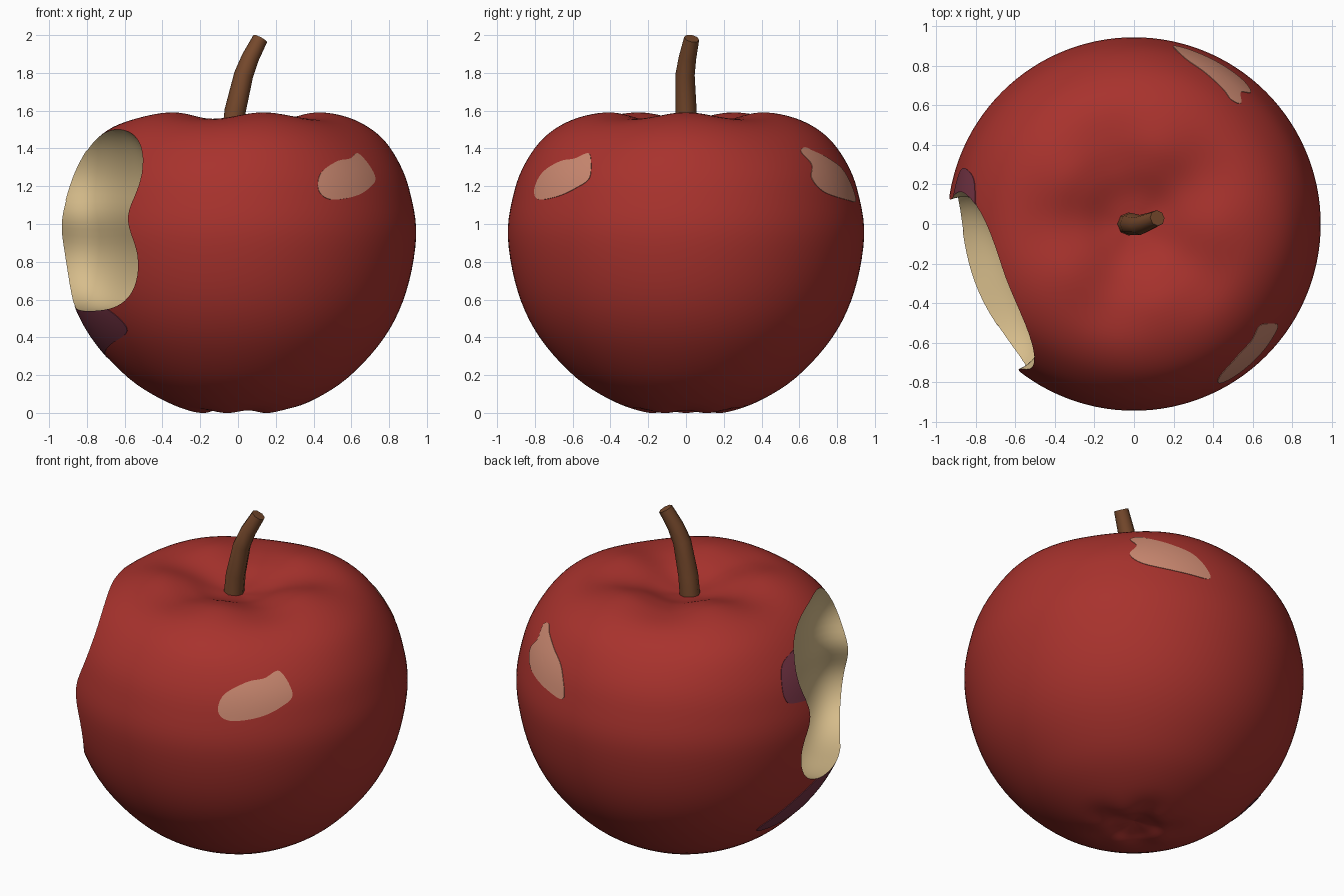
import bpy, bmesh
from math import sin, cos, pi, exp, radians
from mathutils import Vector, Matrix

cube = bpy.data.objects.get("Cube")
if cube:
    bpy.data.objects.remove(cube)


def material(name, rgb):
    m = bpy.data.materials.new(name)
    m.use_nodes = True
    m.diffuse_color = (*rgb, 1)
    bsdf = next(n for n in m.node_tree.nodes if n.type == 'BSDF_PRINCIPLED')
    bsdf.inputs["Base Color"].default_value = (*rgb, 1)
    bsdf.inputs["Roughness"].default_value = 0.6
    return m


SKIN, FLESH, BLUSH, BRUISE = range(4)
fruit_mats = [material("red skin", (0.39, 0.032, 0.026)),
              material("cream flesh", (0.68, 0.51, 0.26)),
              material("pale blush", (0.6, 0.25, 0.165)),
              material("purple bruise", (0.18, 0.035, 0.06))]
stem_mat = material("brown stem", (0.18, 0.066, 0.025))


def make_object(name, bm, mat_index):
    bmesh.ops.recalc_face_normals(bm, faces=bm.faces)
    for f in bm.faces:
        f.material_index = mat_index
    mesh = bpy.data.meshes.new(name)
    bm.to_mesh(mesh)
    bm.free()
    for m in fruit_mats:
        mesh.materials.append(m)
    ob = bpy.data.objects.new(name, mesh)
    bpy.context.collection.objects.link(ob)
    return ob


def activate(ob):
    bpy.ops.object.select_all(action='DESELECT')
    ob.select_set(True)
    bpy.context.view_layer.objects.active = ob


def finish(ob, angle=35):
    """Apply modifiers and smooth the shading."""
    activate(ob)
    for mod in list(ob.modifiers):
        bpy.ops.object.modifier_apply(modifier=mod.name)
    bpy.ops.object.shade_smooth_by_angle(angle=radians(angle))


def spline(pts, t, closed=False):
    """Catmull-Rom point on a list of 2D points, t in 0..1."""
    n = len(pts)
    t *= n if closed else n - 1
    i = int(t) if closed else min(int(t), n - 2)
    f = t - i
    pick = (lambda k: pts[k % n]) if closed else (lambda k: pts[max(0, min(n - 1, k))])
    a, b, c, d = (Vector(pick(i + k)) for k in (-1, 0, 1, 2))
    return b + 0.5 * f * (c - a + f * (2 * a - 5 * b + 4 * c - d + f * (3 * (b - c) + d - a)))


# Fruit half-profile (radius, height), bottom to top
PROFILE = [(0, .045), (.1, .025), (.2, .007), (.37, .055), (.58, .185), (.775, .4),
           (.89, .64), (.943, .93), (.915, 1.15), (.855, 1.315), (.75, 1.458),
           (.61, 1.545), (.44, 1.574), (.29, 1.553), (.14, 1.503), (0, 1.48)]


def surface(az, s):
    """Lathed profile with five lobes at the crown and the base."""
    r, z = spline(PROFILE, s)
    lobe = cos(5 * az)
    if z > 1:
        r *= 1 + 0.012 * lobe * exp(-((z - 1.5) / .15) ** 2)
        z += 0.017 * lobe * exp(-((r - .42) / .2) ** 2)
    elif z < .3:
        z += 0.007 * lobe * exp(-((r - .2) / .1) ** 2)
    return Vector((r * cos(az), r * sin(az), z))


def side_point(az, z):
    """Point on the flank of the fruit at a given height."""
    lo, hi = 3 / 15, 12 / 15
    for _ in range(24):
        mid = (lo + hi) / 2
        if surface(az, mid).z < z:
            lo = mid
        else:
            hi = mid
    return surface(az, lo)


def add_grid(bm, rows):
    """Skin rows of points, each row a closed ring."""
    rings = [[bm.verts.new(p) for p in row] for row in rows]
    n = len(rings[0])
    for a, b in zip(rings, rings[1:]):
        for j in range(n):
            k = (j + 1) % n
            bm.faces.new((a[j], a[k], b[k], b[j]))
    bmesh.ops.remove_doubles(bm, verts=bm.verts, dist=1e-5)


# Fruit body
bm = bmesh.new()
SEG, ROWS = 120, 75
add_grid(bm, [[surface(2 * pi * j / SEG, i / ROWS) for j in range(SEG)]
              for i in range(ROWS + 1)])
fruit = make_object("fruit_body", bm, SKIN)

# Bite cutter: rounded block with a waist, giving two tooth scallops
bm = bmesh.new()
bmesh.ops.create_uvsphere(bm, u_segments=64, v_segments=48, radius=1)
for v in bm.verts:
    v.co /= sum(abs(c) ** 3.1 for c in v.co) ** (1 / 3.1)
    x, y, z = v.co
    waist = 1 - 0.11 * exp(-(z / .28) ** 2)
    # The lower scallop is wider, the upper one shallower
    v.co = Vector((x * .28 * waist + .03 * z, y * .52 * waist * (1 - .05 * z), z * .505))
az = radians(202)
bm.transform(Matrix.Translation((.86 * cos(az), .86 * sin(az), 1.045))
             @ Matrix.Rotation(az, 4, 'Z'))
cutter = make_object("bite_cutter", bm, FLESH)
cutter.hide_render = True


def bite(ob):
    mod = ob.modifiers.new("bite", 'BOOLEAN')
    mod.operation = 'DIFFERENCE'
    mod.solver = 'EXACT'
    mod.object = cutter


bite(fruit)
finish(fruit)


def patch(name, outline, mat_index, bitten=False):
    """Thin plate that follows the skin; outline is (azimuth, height)."""
    mid = sum((Vector(p) for p in outline), Vector((0, 0))) / len(outline)
    n, rings = 64, 10
    rows = []
    for i in range(rings + 1):
        row = []
        for j in range(n):
            a, z = mid.lerp(spline(outline, j / n, True), i / rings)
            p = side_point(radians(a), z)
            row.append(p + (p - Vector((0, 0, .85))).normalized() * .003)
        rows.append(row)
    bm = bmesh.new()
    add_grid(bm, rows)
    ob = make_object(name, bm, mat_index)
    # Make the plate face outwards before thickening it inwards
    face = ob.data.polygons[0]
    if face.normal.dot(face.center - Vector((0, 0, .85))) < 0:
        ob.data.flip_normals()
    mod = ob.modifiers.new("thickness", 'SOLIDIFY')
    mod.thickness, mod.offset = .006, -1
    if bitten:
        bite(ob)
    finish(ob)


# Pale blush marks and purple bruises
patch("front_blush", [(-60, 1.27), (-52, 1.33), (-45, 1.345), (-38.5, 1.37), (-35, 1.25),
                      (-40, 1.19), (-48, 1.145), (-58, 1.13), (-62, 1.18)], BLUSH)
patch("back_blush", [(48.5, 1.38), (52, 1.405), (56, 1.385), (64, 1.345), (73, 1.275),
                     (77.5, 1.13), (69, 1.125), (54, 1.165), (48.5, 1.24), (51, 1.315)],
      BLUSH)
patch("upper_bruise", [(162, 1.18), (163, 1.31), (168, 1.37), (180, 1.39), (190, 1.3),
                       (188, 1.13), (167, 1.13)], BRUISE, True)
patch("lower_bruise", [(159, .31), (167, .42), (178, .53), (190, .59), (213, .57),
                       (223, .44), (205, .36), (180, .3), (166, .28)], BRUISE, True)
bpy.data.objects.remove(cutter)

# Stem
curve = bpy.data.curves.new("stem", 'CURVE')
curve.dimensions = '3D'
curve.bevel_depth = .058
curve.bevel_resolution = 2
curve.use_fill_caps = True
path = [(-.03, 0, 1.45, 1), (-.015, 0, 1.6, .97), (.03, -.005, 1.79, .88),
        (.065, .008, 1.88, .8), (.118, .03, 1.982, .7)]
line = curve.splines.new('POLY')
line.points.add(len(path) - 1)
for pt, (x, y, z, w) in zip(line.points, path):
    pt.co = (x, y, z, 1)
    pt.radius = w
curve.materials.append(stem_mat)
stem = bpy.data.objects.new("stem", curve)
bpy.context.collection.objects.link(stem)
activate(stem)
bpy.ops.object.convert(target='MESH')
finish(bpy.context.object, 50)
